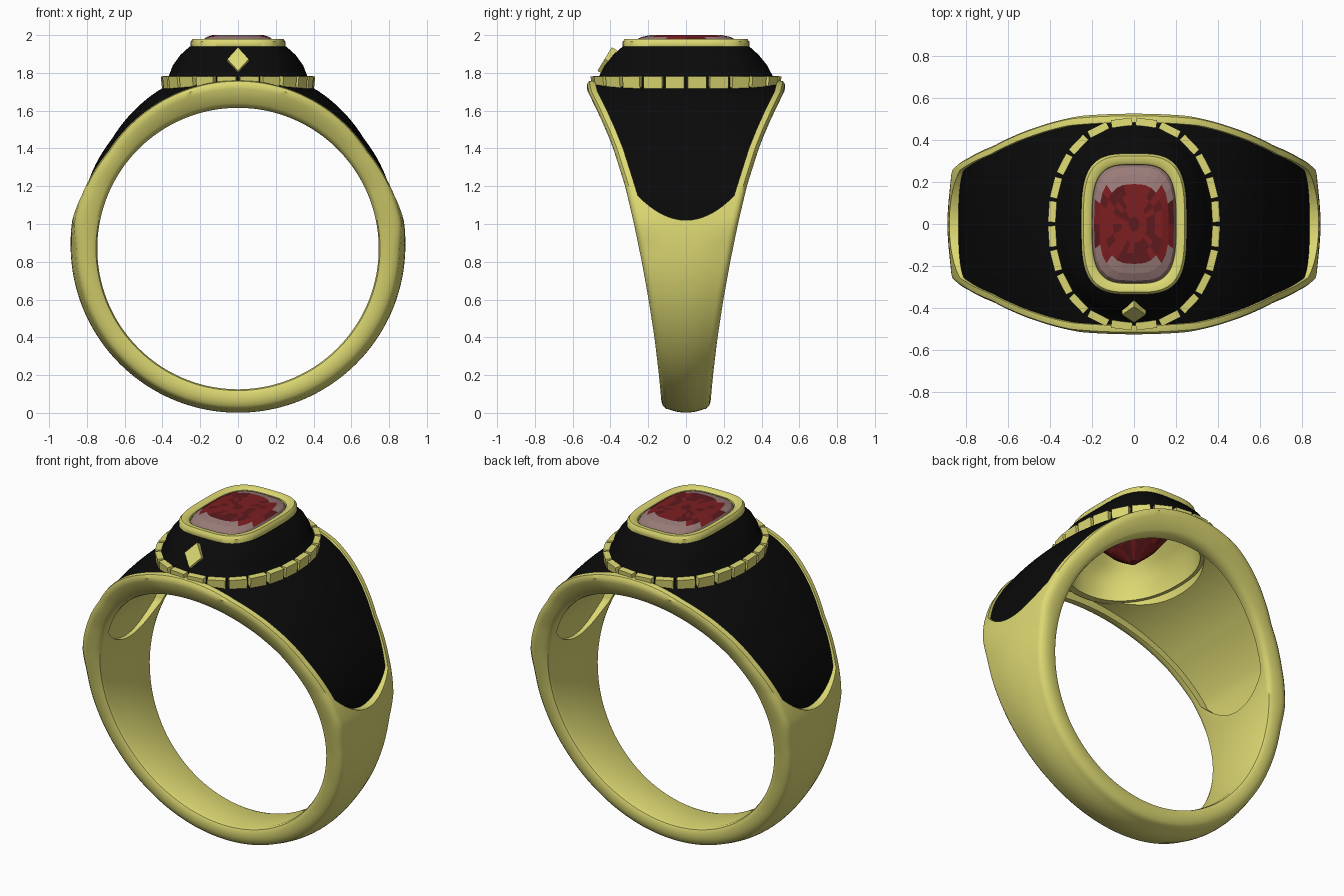
import bpy, bmesh, math, random
from mathutils import Matrix, Vector

if "Cube" in bpy.data.objects:
    bpy.data.objects.remove(bpy.data.objects["Cube"])

random.seed(4)
CZ = 0.87  # height of the finger-hole centre


def mat(name, rgb):
    m = bpy.data.materials.new(name)
    m.diffuse_color = (*rgb, 1)
    m.use_nodes = True
    m.node_tree.nodes["Principled BSDF"].inputs["Base Color"].default_value = m.diffuse_color
    return m


GOLD = mat("gold", (0.72, 0.69, 0.17))
BLACK = mat("black enamel", (0.003, 0.003, 0.003))
RED = mat("gem red", (0.2, 0.013, 0.015))
DARK = mat("gem dark red", (0.11, 0.01, 0.012))
PINK = mat("gem pale pink", (0.32, 0.2, 0.19))


def interp(tab, x):
    if x <= tab[0][0]:
        return tab[0][1]
    for (x0, y0), (x1, y1) in zip(tab, tab[1:]):
        if x <= x1:
            t = (x - x0) / (x1 - x0)
            return y0 + (y1 - y0) * t
    return tab[-1][1]


def make(name, bm, mats, smooth=40):
    bmesh.ops.recalc_face_normals(bm, faces=bm.faces)
    me = bpy.data.meshes.new(name)
    bm.to_mesh(me)
    bm.free()
    ob = bpy.data.objects.new(name, me)
    bpy.context.collection.objects.link(ob)
    for m in mats:
        me.materials.append(m)
    if smooth:
        shade(ob, smooth)
    return ob


def activate(ob):
    bpy.ops.object.select_all(action='DESELECT')
    ob.select_set(True)
    bpy.context.view_layer.objects.active = ob


def shade(ob, angle=40):
    activate(ob)
    bpy.ops.object.shade_smooth_by_angle(angle=math.radians(angle))


def boolean(ob, cutter, op):
    activate(ob)
    mod = ob.modifiers.new("cut", 'BOOLEAN')
    mod.operation, mod.object, mod.solver = op, cutter, 'EXACT'
    bpy.ops.object.modifier_apply(modifier=mod.name)


def bridge(bm, rings, closed):
    """Skin a list of closed point rings."""
    vs = [[bm.verts.new(p) for p in r] for r in rings]
    n = len(vs[0])
    pairs = list(zip(vs, vs[1:])) + ([(vs[-1], vs[0])] if closed else [])
    for a, b in pairs:
        for i in range(n):
            j = (i + 1) % n
            bm.faces.new((a[i], a[j], b[j], b[i]))
    if not closed:
        bm.faces.new(vs[0])
        bm.faces.new(vs[-1])


def oval(a, b, z, e=2.2, n=96):
    pts = []
    for i in range(n):
        t = 2 * math.pi * i / n
        c, s = math.cos(t), math.sin(t)
        pts.append((a * math.copysign(abs(c) ** (2 / e), c),
                    b * math.copysign(abs(s) ** (2 / e), s), z))
    return pts


def loft(name, levels, m, closed=False, n=96, smooth=40):
    bm = bmesh.new()
    bridge(bm, [oval(*l, n=n) for l in levels], closed)
    return make(name, bm, [m], smooth)


# Half width of the ring by height
WIDTH = [(0, .125), (.2, .143), (.4, .167), (.6, .198), (.8, .234), (1, .275), (1.2, .322),
         (1.4, .385), (1.5, .425), (1.6, .47), (1.7, .52), (1.76, .535)]


def sweep(name, section, m, n=180):
    """Sweep a closed (side, inset, radius) section round the finger hole."""
    bm = bmesh.new()
    rings = []
    for i in range(n):
        t = 2 * math.pi * (i + .5) / n
        c, s = math.cos(t), math.sin(t)
        ring = []
        for f, inset, r in section(s):
            z = CZ + r * s
            ring.append((r * c, f * (interp(WIDTH, z) - inset), z))
        rings.append(ring)
    bridge(bm, rings, True)
    return make(name, bm, [m], 0)


RIM = [(-1, .852), (0, .86), (.15, .878), (.3, .873), (.6, .857), (1, .89)]
CREST = [(-1, .869), (0, .886), (.15, .89), (1, .9)]


def band_section(s):
    re, rc = interp(RIM, s), interp(CREST, s)
    half = [(1, .03, .745), (1, .01, .752), (1, 0, .77), (1, 0, re - .045),
            (1, .006, re - .02), (1, .02, re - .004), (1, .038, re)]
    crown = [(f, .038, re + (rc - re) * (1 - f * f)) for f in (.75, .5, .25, 0, -.25, -.5, -.75)]
    return half + crown + [(-f, i, r) for f, i, r in reversed(half)]


PAN_C = [(.15, .845), (.3, .86), (.5, .875), (.66, .885), (.8, .915), (.9, .938), (1, .94)]
PAN_E = [(.15, .845), (.3, .855), (.6, .842), (1, .868)]
LINING = [(.15, .765), (.4, .795), (.7, .80), (1, .82)]
STEPS = [1 - i / 8 for i in range(17)]


def panel_r(s, f):
    c, e = interp(PAN_C, s), interp(PAN_E, s)
    return c + (e - c) * f * f


def panel_section(s):
    return ([(f, .01, panel_r(s, f)) for f in STEPS] +
            [(f, .01, panel_r(s, f) - .025) for f in reversed(STEPS)])


def lining_section(s):
    return ([(f, .01, panel_r(s, f) - .025) for f in STEPS] +
            [(f, .01, interp(LINING, s)) for f in reversed(STEPS)])


# U-shaped cutter that opens the shoulders between the rims
edge = [(.255 * i / 8, 1.02 + .13 * (i / 8) ** 2) for i in range(9)]
edge += [(interp(WIDTH, z) - .052, z) for z in (1.2, 1.3, 1.4, 1.5, 1.6, 1.7, 1.76)]
edge.append((.483, 2.2))
outline = [(-y, z) for y, z in reversed(edge[1:])] + edge
bm = bmesh.new()
bridge(bm, [[(x, y, z) for y, z in outline] for x in (-1.2, 1.2)], False)
shoulder_cutter = make("shoulder_cutter", bm, [GOLD], 0)
head_cutter = loft("head_cutter", [(.33, .42, 1.45), (.33, .42, 2.2)], GOLD, smooth=0)

# Gold band with rims, enamel shoulders and their gold lining
band = sweep("band", band_section, GOLD)
boolean(band, shoulder_cutter, 'DIFFERENCE')
shade(band)
for nm, sec, m in (("shoulder_enamel", panel_section, BLACK), ("shoulder_lining", lining_section, GOLD)):
    ob = sweep(nm, sec, m)
    boolean(ob, shoulder_cutter, 'INTERSECT')
    boolean(ob, head_cutter, 'DIFFERENCE')
    ob.data.materials.clear()
    ob.data.materials.append(m)
    shade(ob)
for c in (shoulder_cutter, head_cutter):
    bpy.data.objects.remove(c)

# Head: black collar and dome, gold lining, ledge and bezel
loft("head_dome", [(.335, .425, 1.69), (.378, .472, 1.69), (.378, .472, 1.775), (.366, .458, 1.785),
                   (.345, .43, 1.84, 2.4), (.305, .385, 1.895, 2.8), (.255, .335, 1.94, 3.3),
                   (.215, .295, 1.94, 3.3), (.27, .35, 1.87, 2.8), (.325, .415, 1.79)], BLACK, True)
loft("head_lining", [(.335, .425, 1.68), (.325, .415, 1.79), (.27, .35, 1.87, 2.8), (.215, .295, 1.94, 3.3),
                     (.195, .275, 1.93, 3.3), (.25, .33, 1.85, 2.8), (.3, .39, 1.78), (.31, .4, 1.68)], GOLD, True)
loft("head_ledge", [(.31, .4, 1.665), (.355, .44, 1.665), (.355, .44, 1.70), (.31, .4, 1.70)], GOLD, True)
loft("bezel", [(.243, .327, 1.93, 3.4), (.251, .335, 1.94, 3.4), (.251, .335, 1.965, 3.4),
               (.24, .324, 1.98, 3.4), (.215, .298, 1.98, 3.4), (.2, .283, 1.968, 3.4),
               (.195, .278, 1.93, 3.4)], GOLD, True)

# Ring of gold blocks round the head, spaced evenly by arc length
path = [Vector(p) for p in oval(.386, .481, 1.748, n=960)]
dist = [0]
for i in range(960):
    dist.append(dist[-1] + (path[(i + 1) % 960] - path[i]).length)
COUNT = 24
bm = bmesh.new()
for k in range(COUNT):
    target = dist[-1] * (k + .5) / COUNT
    i = min(range(960), key=lambda q: abs(dist[q] - target))
    tan = path[(i + 3) % 960] - path[i - 3]
    rot = Matrix.Rotation(math.atan2(tan.y, tan.x), 4, 'Z')
    tilt = Matrix.Rotation(math.radians(6), 4, 'X')
    bmesh.ops.create_cube(bm, size=1, matrix=Matrix.Translation(path[i]) @ rot @ tilt @
                          Matrix.Diagonal((.1, .036, .07, 1)))
make("head_blocks", bm, [GOLD], 0)

# Diamond-shaped stud on the front of the dome
up = Vector((0, .07, .115)).normalized()
out = Vector((0, -up.z, up.y))
mid = Vector((0, -.412, 1.862))
bm = bmesh.new()
bridge(bm, [[mid + out * d + Vector((x * .057, 0, 0)) + up * h * .073
             for x, h in ((1, 0), (0, 1), (-1, 0), (0, -1))] for d in (-.03, .022)], False)
make("front_stud", bm, [GOLD], 0)

# Faceted cushion gem, red heart with a pale border
bm = bmesh.new()
levels = [(.02, .03, 1.69, 2), (.1, .14, 1.76, 2.4), (.17, .24, 1.86, 3), (.205, .288, 1.945, 3.4),
          (.19, .27, 1.973, 3.3), (.165, .235, 1.99, 3), (.135, .19, 2.0, 2.8), (.1, .14, 2.0, 2.5),
          (.06, .09, 2.0, 2.2), (.025, .035, 2.0, 2)]
bridge(bm, [oval(*l, n=24) for l in levels], False)
for f in bm.faces:
    p = f.calc_center_median()
    if p.z > 1.95 and math.hypot(p.x / .2, p.y / .2) > 1:
        f.material_index = 2
    else:
        f.material_index = 1 if random.random() < .25 else 0
make("gem", bm, [RED, DARK, PINK], 0)
